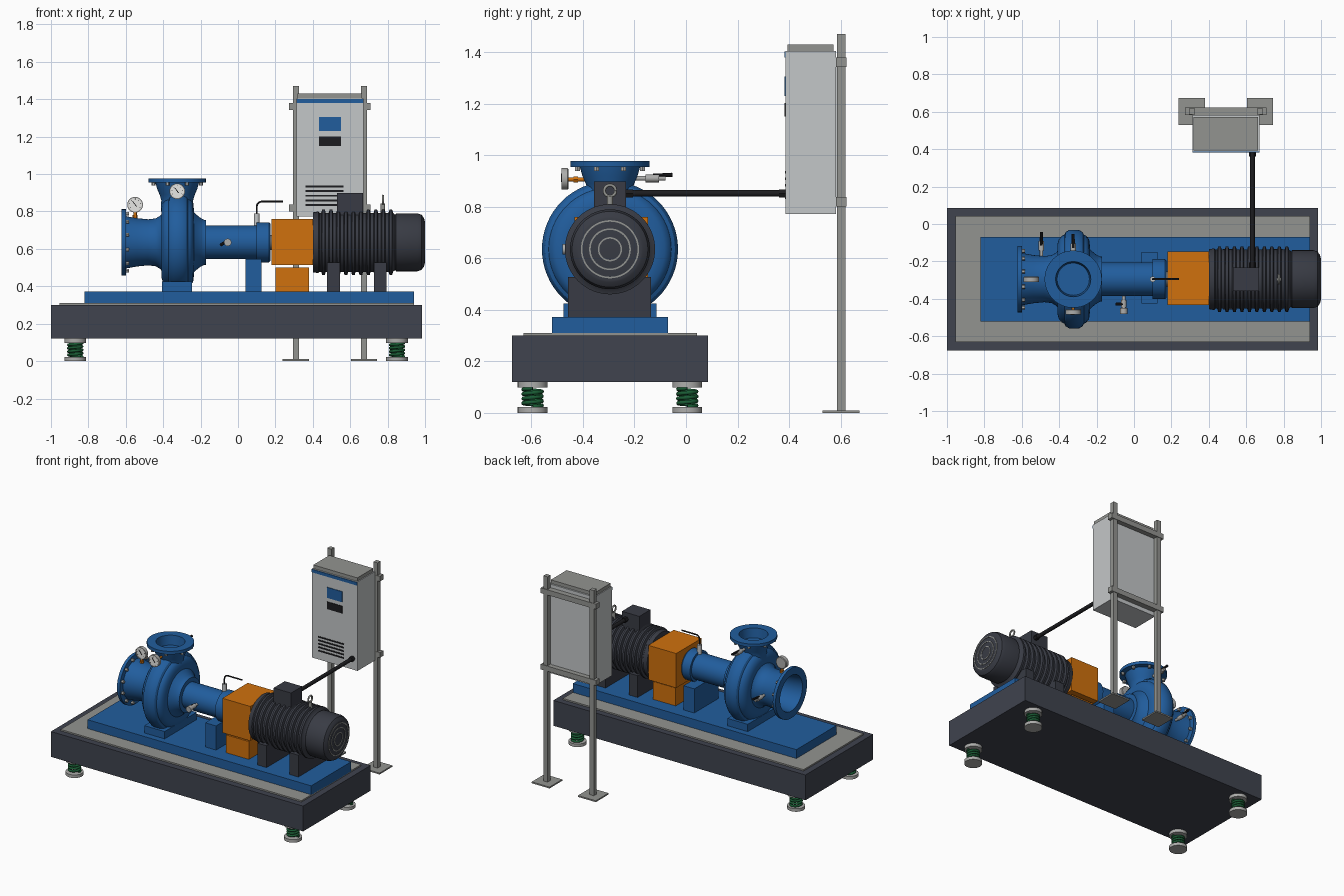
import bpy, bmesh, math
from mathutils import Vector

if "Cube" in bpy.data.objects:
    bpy.data.objects.remove(bpy.data.objects["Cube"])

AY, AZ = -0.295, 0.635          # shaft axis
X, Y, Z = Vector((1, 0, 0)), Vector((0, 1, 0)), Vector((0, 0, 1))


def material(name, r, g, b):
    m = bpy.data.materials.new(name)
    m.diffuse_color = (r, g, b, 1)
    m.use_nodes = True
    m.node_tree.nodes["Principled BSDF"].inputs["Base Color"].default_value = m.diffuse_color
    return m


BLUE = material("blue paint", 0.015, 0.11, 0.34)
SLATE = material("slate base", 0.05, 0.056, 0.077)
DARK = material("motor grey", 0.04, 0.044, 0.058)
ORANGE = material("orange guard", 0.63, 0.165, 0.004)
LIGHT = material("light grey", 0.55, 0.57, 0.58)
GREY = material("mid grey", 0.29, 0.295, 0.28)
STEEL = material("steel", 0.42, 0.42, 0.41)
GREEN = material("green spring", 0.01, 0.11, 0.035)
BLACK = material("black", 0.012, 0.012, 0.014)
WHITE = material("white dial", 0.8, 0.8, 0.78)


def finish(name, bm, mat, smooth=True):
    bmesh.ops.remove_doubles(bm, verts=bm.verts, dist=1e-5)
    bmesh.ops.recalc_face_normals(bm, faces=bm.faces)
    me = bpy.data.meshes.new(name)
    bm.to_mesh(me)
    bm.free()
    ob = bpy.data.objects.new(name, me)
    bpy.context.collection.objects.link(ob)
    me.materials.append(mat)
    if smooth:
        bpy.ops.object.select_all(action='DESELECT')
        ob.select_set(True)
        bpy.context.view_layer.objects.active = ob
        bpy.ops.object.shade_smooth_by_angle(angle=math.radians(32))
    return ob


def box(name, xs, ys, zs, mat):
    bm = bmesh.new()
    bmesh.ops.create_cube(bm, size=1)
    for v in bm.verts:
        v.co = [a[0] if c < 0 else a[1] for c, a in zip(v.co, (xs, ys, zs))]
    return finish(name, bm, mat, False)


def lathe(name, profile, origin, axis, mat, n=48, closed=False):
    """Revolve (distance along axis, radius) points about the axis."""
    q = axis.to_track_quat('Z', 'Y')
    o = Vector(origin)
    bm = bmesh.new()
    rings = [[bm.verts.new(o + q @ Vector((r * math.cos(2 * math.pi * i / n),
                                           r * math.sin(2 * math.pi * i / n), h)))
              for i in range(n)] for h, r in profile]
    pairs = list(zip(rings, rings[1:])) + ([(rings[-1], rings[0])] if closed else [])
    for a, b in pairs:
        for i in range(n):
            j = (i + 1) % n
            bm.faces.new((a[i], a[j], b[j], b[i]))
    return finish(name, bm, mat)


def rod(name, a, b, r, mat, n=16):
    a, b = Vector(a), Vector(b)
    L = (b - a).length
    return lathe(name, [(0, 0), (0, r), (L, r), (L, 0)], a, (b - a).normalized(), mat, n)


def tube(name, pts, r, mat, res=2):
    cu = bpy.data.curves.new(name, 'CURVE')
    cu.dimensions = '3D'
    cu.bevel_depth, cu.bevel_resolution, cu.use_fill_caps = r, res, True
    sp = cu.splines.new('POLY')
    sp.points.add(len(pts) - 1)
    for p, c in zip(sp.points, pts):
        p.co = (*c, 1)
    ob = bpy.data.objects.new(name, cu)
    bpy.context.collection.objects.link(ob)
    cu.materials.append(mat)
    bpy.ops.object.select_all(action='DESELECT')
    ob.select_set(True)
    bpy.context.view_layer.objects.active = ob
    bpy.ops.object.convert(target='MESH')
    bpy.ops.object.shade_smooth_by_angle(angle=math.radians(50))


# Inertia base, grout and baseplate
box("inertia_base", (-1, 0.985), (-0.675, 0.085), (0.12, 0.30), SLATE)
box("grout_slab", (-0.955, 0.94), (-0.63, 0.042), (0.295, 0.31), GREY)
box("baseplate", (-0.82, 0.94), (-0.52, -0.07), (0.305, 0.373), BLUE)

# Spring mounts
for sx in (-0.87, 0.85):
    for sy in (-0.595, 0.005):
        rod("mount_foot", (sx, sy, 0), (sx, sy, 0.022), 0.058, STEEL, 32)
        rod("mount_cap", (sx, sy, 0.098), (sx, sy, 0.12), 0.058, STEEL, 32)
        tube("mount_spring", [(sx + 0.036 * math.cos(t * math.pi / 9),
                               sy + 0.036 * math.sin(t * math.pi / 9),
                               0.024 + 0.072 * t / 72) for t in range(73)], 0.008, GREEN)

# Pump casing, suction nozzle and bearing frame
lathe("pump_casing", [(-0.41, 0), (-0.41, 0.185), (-0.402, 0.212), (-0.385, 0.232), (-0.372, 0.238),
                      (-0.365, 0.252), (-0.345, 0.264), (-0.295, 0.264), (-0.275, 0.252),
                      (-0.268, 0.238), (-0.255, 0.232), (-0.24, 0.212), (-0.236, 0.18), (-0.236, 0)],
      (0, AY, AZ), X, BLUE, 64)
lathe("suction_nozzle", [(-0.40, 0.165), (-0.415, 0.143), (-0.44, 0.128), (-0.48, 0.123), (-0.54, 0.129),
                         (-0.59, 0.138), (-0.60, 0.14), (-0.60, 0.177), (-0.622, 0.177), (-0.622, 0.126),
                         (-0.56, 0.118), (-0.45, 0.11), (-0.42, 0.11), (-0.42, 0)], (0, AY, AZ), X, BLUE, 64)
lathe("bearing_frame", [(-0.24, 0.165), (-0.225, 0.15), (-0.20, 0.13), (-0.18, 0.12), (-0.172, 0.12),
                        (-0.172, 0.09), (0.10, 0.09), (0.10, 0.107), (0.165, 0.107), (0.175, 0.098),
                        (0.175, 0)], (0, AY, AZ), X, BLUE)
lathe("discharge_nozzle", [(0.80, 0.088), (0.86, 0.085), (0.89, 0.094), (0.92, 0.107), (0.955, 0.117),
                           (0.955, 0.153), (0.977, 0.153), (0.977, 0.094), (0.91, 0.086), (0.91, 0)],
      (-0.325, AY, 0), Z, BLUE, 64)
box("casing_foot", (-0.405, -0.245), (-0.475, -0.115), (0.37, 0.425), BLUE)
box("bearing_pedestal", (0.04, 0.125), (-0.425, -0.15), (0.37, 0.545), BLUE)

# Flange bolts
for i in range(12):
    a = (i + 0.5) * math.pi / 6
    p = Vector((-0.60, AY + 0.157 * math.cos(a), AZ + 0.157 * math.sin(a)))
    rod("suction_bolt", p, p + X * 0.016, 0.011, STEEL, 6)
for i in range(8):
    a = (i + 0.5) * math.pi / 4
    p = Vector((-0.325 + 0.137 * math.cos(a), AY + 0.137 * math.sin(a), 0.957))
    rod("discharge_bolt", p, p - Z * 0.018, 0.011, STEEL, 6)

# Coupling guard
box("coupling_guard", (0.18, 0.40), (-0.433, -0.147), (0.515, 0.76), ORANGE)
box("guard_support", (0.20, 0.38), (-0.42, -0.17), (0.37, 0.50), ORANGE)
rod("coupling_shaft", (0.16, AY, AZ), (0.42, AY, AZ), 0.04, STEEL)

# Motor with cooling fins and fan cover
prof = [(0.40, 0), (0.40, 0.16), (0.43, 0.165), (0.435, 0.158)]
for i in range(10):
    x = 0.445 + i * 0.04
    prof += [(x, 0.158), (x + 0.005, 0.175), (x + 0.019, 0.175), (x + 0.024, 0.158)]
prof += [(0.84, 0.148), (0.845, 0.155), (0.96, 0.155), (0.982, 0.147), (0.995, 0.128), (0.997, 0.12), (0.997, 0)]
lathe("motor_body", prof, (0, AY, AZ), X, DARK, 64)
for r in (0.11, 0.078, 0.044):
    lathe("fan_grille_ring", [(0.995, r - 0.003), (0.995, r + 0.003), (1.0, r + 0.003), (1.0, r - 0.003)],
          (0, AY, AZ), X, GREY, 48, True)
for x0, x1 in ((0.475, 0.545), (0.727, 0.795)):
    box("motor_foot", (x0, x1), (-0.457, -0.135), (0.37, 0.528), DARK)
box("terminal_box", (0.53, 0.667), (-0.357, -0.232), (0.78, 0.898), DARK)
rod("eyebolt_stem", (0.775, AY, 0.79), (0.775, AY, 0.842), 0.012, GREY)
tube("eyebolt_ring", [(0.775, AY + 0.022 * math.cos(i * math.pi / 12), 0.862 + 0.022 * math.sin(i * math.pi / 12))
                      for i in range(25)], 0.006, GREY)

# Power cable
rod("power_cable", (0.633, -0.24, 0.852), (0.633, 0.39, 0.852), 0.013, BLACK)
for y0, y1 in ((-0.235, -0.205), (0.36, 0.388)):
    rod("cable_gland", (0.633, y0, 0.852), (0.633, y1, 0.852), 0.018, BLACK, 6)


# Pressure gauges, dials facing forward
def gauge(x, y, z):
    lathe("gauge_case", [(0, 0), (0, 0.038), (0.004, 0.042), (0.028, 0.042), (0.028, 0.036), (0.024, 0.036),
                         (0.024, 0)], (x, y, z), -Y, STEEL, 32)
    rod("gauge_dial", (x, y - 0.023, z), (x, y - 0.0255, z), 0.036, WHITE, 32)
    tube("gauge_needle", [(x + 0.008, y - 0.027, z - 0.01), (x - 0.014, y - 0.027, z + 0.02)], 0.0022, BLACK, 1)
    for i in range(7):
        a = math.radians(-30 + 40 * i)
        d = Vector((math.cos(a), 0, math.sin(a)))
        c = Vector((x, y - 0.026, z))
        tube("gauge_tick", [c + d * 0.027, c + d * 0.032], 0.0012, BLACK, 1)


gauge(-0.55, AY + 0.014, 0.836)
rod("gauge_stem", (-0.55, AY, 0.75), (-0.55, AY, 0.797), 0.009, ORANGE)
rod("gauge_nut", (-0.55, AY, 0.765), (-0.55, AY, 0.78), 0.014, ORANGE, 6)
gauge(-0.325, -0.456, 0.908)
rod("gauge_stem", (-0.325, -0.39, 0.906), (-0.325, -0.457, 0.906), 0.008, ORANGE)
rod("gauge_nut", (-0.325, -0.42, 0.906), (-0.325, -0.436, 0.906), 0.013, ORANGE, 6)


# Small vent and drain valves with lever handles
def valve(p, d, length, lever):
    p, d = Vector(p), Vector(d)
    rod("valve_pipe", p, p + d * length, 0.009, STEEL)
    rod("valve_body", p + d * length * 0.35, p + d * length * 0.8, 0.015, STEEL, 12)
    s = p + d * length * 0.6
    rod("valve_lever", s + Z * 0.01, s + Z * 0.014 + Vector(lever), 0.008, BLACK, 8)


valve((-0.325, -0.20, 0.91), Y, 0.12, (0, 0.075, 0))
valve((-0.495, -0.18, AZ), Y, 0.11, (0, 0.07, 0.005))
valve((-0.055, -0.375, AZ), -Y, 0.09, (-0.04, 0, -0.03))
rod("valve_cap", (-0.055, -0.45, AZ), (-0.055, -0.48, AZ), 0.02, STEEL, 16)

# Lubricator and its line
rod("lubricator", (0.10, AY, 0.71), (0.10, AY, 0.79), 0.015, LIGHT)
tube("oil_line", [(0.10, AY, 0.78), (0.10, AY, 0.825)] +
     [(0.128 - 0.028 * math.cos(t * math.pi / 12), AY, 0.825 + 0.028 * math.sin(t * math.pi / 12))
      for t in range(1, 7)] + [(0.24, AY, 0.853)], 0.005, BLACK)

# Control cabinet
box("cabinet", (0.312, 0.67), (0.387, 0.583), (0.772, 1.405), LIGHT)
box("cabinet_hood", (0.318, 0.664), (0.393, 0.572), (1.40, 1.43), GREY)
box("cabinet_back_panel", (0.335, 0.648), (0.58, 0.587), (0.80, 1.375), LIGHT)
box("cabinet_stripe", (0.312, 0.67), (0.383, 0.389), (1.38, 1.402), BLUE)
box("display_screen", (0.432, 0.55), (0.383, 0.389), (1.23, 1.305), BLUE)
box("keypad", (0.432, 0.55), (0.383, 0.389), (1.15, 1.202), BLACK)
for i in range(5):
    z = 0.83 + i * 0.0245
    box("vent_slot", (0.362, 0.565), (0.384, 0.389), (z, z + 0.01), BLACK)

# Cabinet stand
for px in (0.309, 0.673):
    box("stand_post", (px - 0.016, px + 0.016), (0.585, 0.618), (0.005, 1.47), GREY)
    box("stand_plate", (px - 0.07, px + 0.07), (0.53, 0.673), (0, 0.01), GREY)
for z in (0.80, 1.343):
    box("stand_crossbar", (0.273, 0.708), (0.583, 0.622), (z, z + 0.037), GREY)
